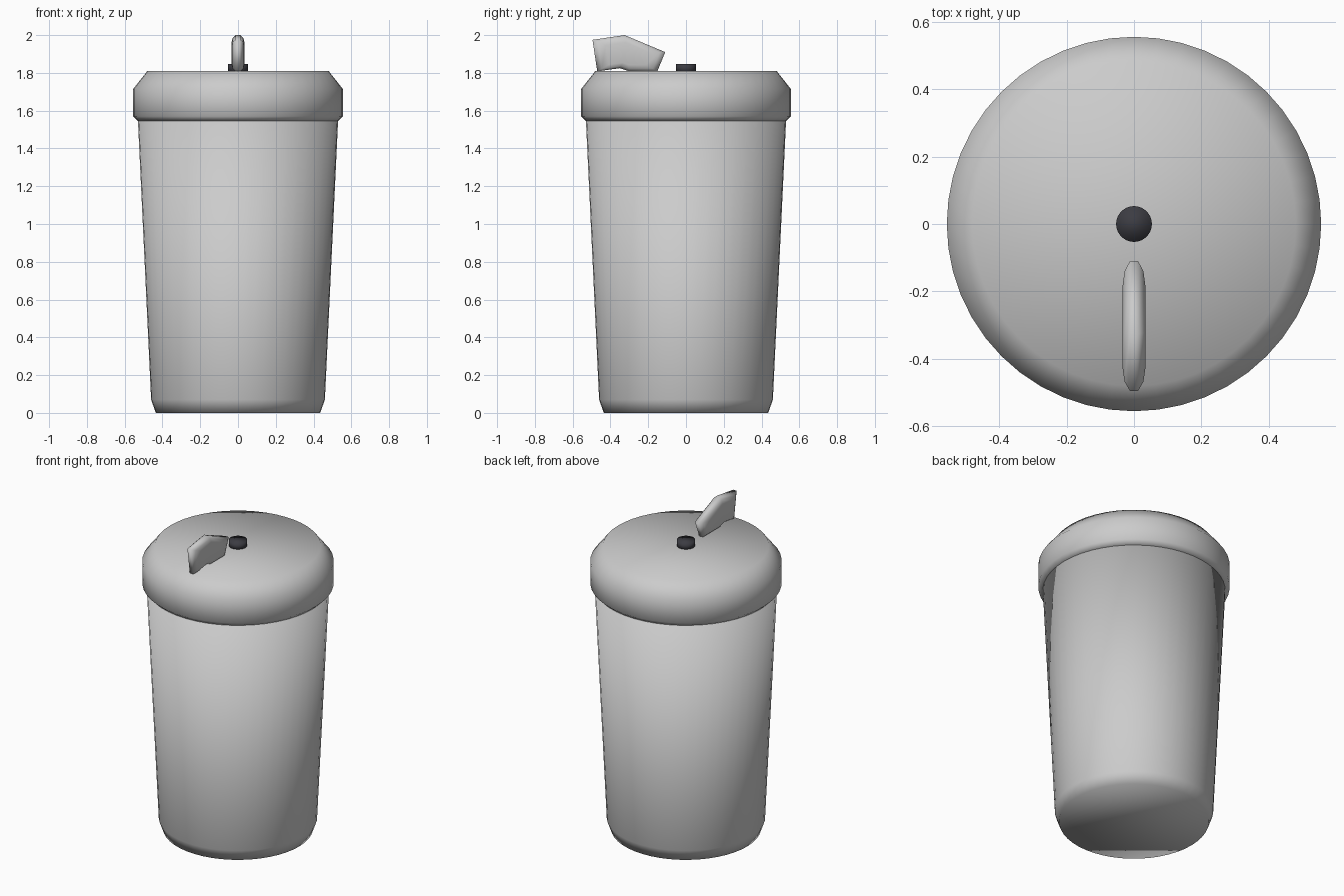
import bpy, bmesh, math
from mathutils import Vector

cube = bpy.data.objects.get("Cube")
if cube:
    bpy.data.objects.remove(cube, do_unlink=True)


def material(name, colour):
    mat = bpy.data.materials.new(name)
    mat.use_nodes = True
    mat.diffuse_color = colour
    mat.node_tree.nodes["Principled BSDF"].inputs["Base Color"].default_value = colour
    return mat


light_grey = material("light grey", (0.6, 0.6, 0.6, 1))
dark_grey = material("dark grey", (0.045, 0.045, 0.055, 1))


def finish(name, bm, mat):
    bmesh.ops.recalc_face_normals(bm, faces=bm.faces)
    mesh = bpy.data.meshes.new(name)
    bm.to_mesh(mesh)
    bm.free()
    mesh.materials.append(mat)
    mesh.shade_smooth()
    obj = bpy.data.objects.new(name, mesh)
    bpy.context.collection.objects.link(obj)
    return obj


def loft(bm, rings):
    """Join equal rings of points with quads and cap both ends."""
    loops = [[bm.verts.new(p) for p in ring] for ring in rings]
    for a, b in zip(loops, loops[1:]):
        for i in range(len(a)):
            j = (i + 1) % len(a)
            bm.faces.new((a[i], a[j], b[j], b[i]))
    bm.faces.new(loops[0])
    bm.faces.new(loops[-1])


def turned(name, profile, mat, sides=48):
    bm = bmesh.new()
    angles = [2 * math.pi * i / sides for i in range(sides)]
    loft(bm, [[(r * math.cos(a), r * math.sin(a), z) for a in angles]
              for r, z in profile])
    return finish(name, bm, mat)


# Tapered cup with a chamfered foot
turned("cup_body", [(0.435, 0), (0.46, 0.07), (0.53, 1.55)], light_grey)

# Wide lid with a sloping shoulder
turned("lid", [(0.53, 1.545), (0.555, 1.57), (0.555, 1.715), (0.48, 1.81)], light_grey)

# Small vent button in the middle of the lid
turned("vent_button", [(0.053, 1.80), (0.053, 1.848)], dark_grey, 32)

# Upright drinking tab: a side outline with softly pinched edges
outline = [(-0.495, 1.975), (-0.325, 2.0), (-0.11, 1.91), (-0.152, 1.808),
           (-0.30, 1.808), (-0.35, 1.825), (-0.47, 1.808)]
centre = Vector((-0.31, 1.90))


def tab_ring(x, scale):
    points = [centre + (Vector(p) - centre) * scale for p in outline]
    return [(x, p.x, p.y) for p in points]


bm = bmesh.new()
loft(bm, [tab_ring(x, s) for x, s in
          ((-0.034, 0.62), (-0.028, 0.85), (-0.012, 1), (0.012, 1), (0.028, 0.85), (0.034, 0.62))])
finish("drinking_tab", bm, light_grey)
